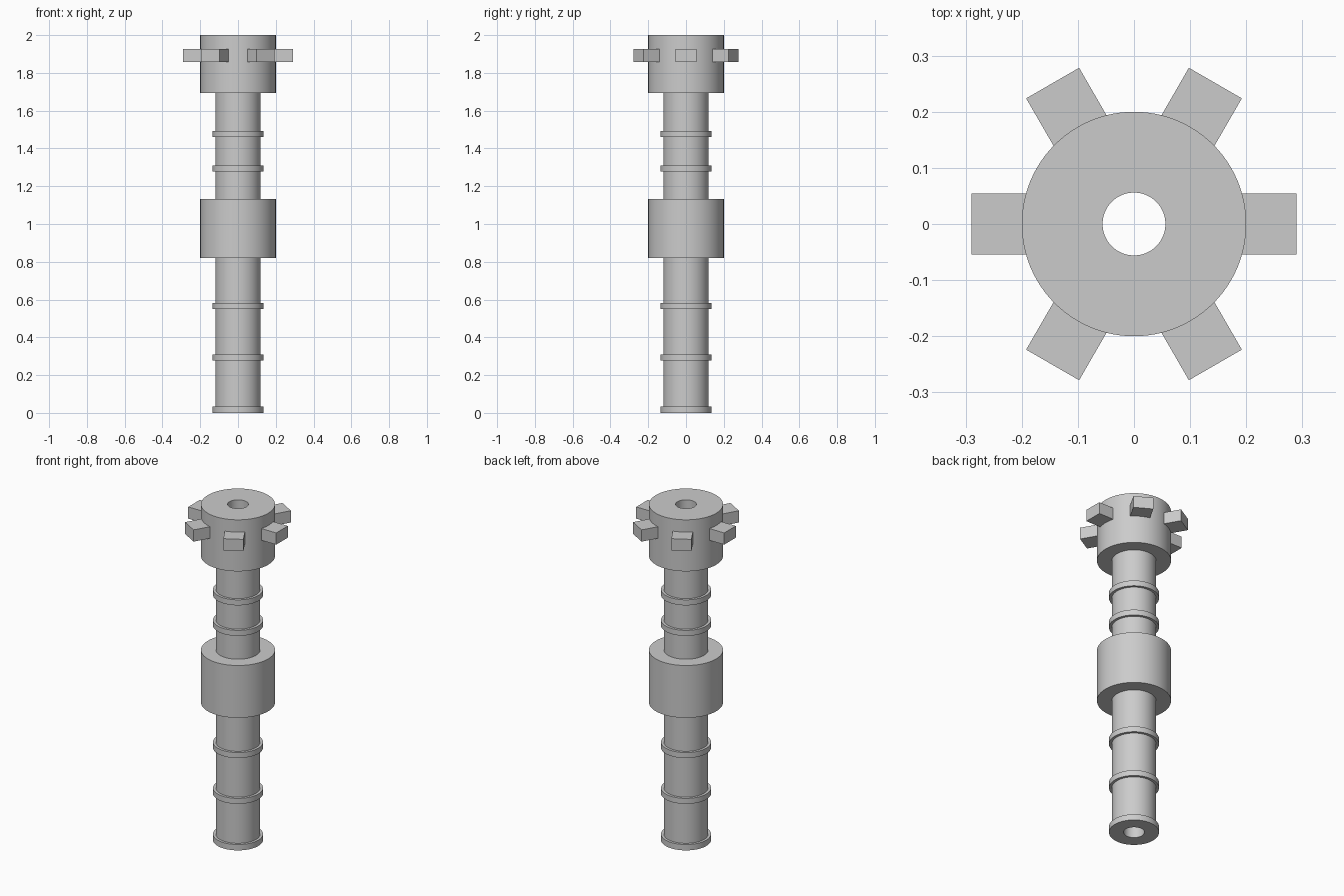
import bpy, bmesh, math
from mathutils import Matrix

cube = bpy.data.objects.get("Cube")
if cube:
    bpy.data.objects.remove(cube, do_unlink=True)

grey = bpy.data.materials.new("plain grey")
grey.use_nodes = True
colour = (0.6, 0.6, 0.6, 1)
grey.diffuse_color = colour
grey.node_tree.nodes["Principled BSDF"].inputs["Base Color"].default_value = colour

SIDES = 96
BORE, SHAFT, RING, COLLAR = 0.056, 0.12, 0.135, 0.2


def add_object(name, bm, smooth=False):
    bmesh.ops.recalc_face_normals(bm, faces=bm.faces)
    mesh = bpy.data.meshes.new(name)
    bm.to_mesh(mesh)
    bm.free()
    mesh.materials.append(grey)
    obj = bpy.data.objects.new(name, mesh)
    bpy.context.collection.objects.link(obj)
    if smooth:
        bpy.ops.object.select_all(action='DESELECT')
        obj.select_set(True)
        bpy.context.view_layer.objects.active = obj
        bpy.ops.object.shade_smooth_by_angle(angle=math.radians(30))
    return obj


def lathe(name, profile):
    """Spin a closed (radius, z) outline around the z axis."""
    bm = bmesh.new()
    rings = []
    for i in range(SIDES):
        a = math.tau * i / SIDES
        rings.append([bm.verts.new((r * math.cos(a), r * math.sin(a), z)) for r, z in profile])
    n = len(profile)
    for i in range(SIDES):
        here, there = rings[i], rings[(i + 1) % SIDES]
        for j in range(n):
            k = (j + 1) % n
            bm.faces.new((here[j], there[j], there[k], here[k]))
    return add_object(name, bm, smooth=True)


# Stepped hollow shaft: raised bands as (bottom, top, radius)
bands = [(0, 0.035, RING), (0.277, 0.31, RING), (0.55, 0.583, RING),
         (0.82, 1.132, COLLAR),
         (1.278, 1.311, RING), (1.46, 1.493, RING),
         (1.693, 2.0, COLLAR)]
profile = [(BORE, 0)]
for bottom, top, radius in bands:
    if bottom > 0:
        profile.append((SHAFT, bottom))
    profile += [(radius, bottom), (radius, top)]
    if top < 2:
        profile.append((SHAFT, top))
profile.append((BORE, 2.0))
lathe("hollow_shaft", profile)

# Six square lugs around the head
INNER, OUTER, WIDTH, LOW, HIGH = 0.18, 0.29, 0.109, 1.857, 1.927
for i in range(6):
    bm = bmesh.new()
    bmesh.ops.create_cube(bm, size=1)
    place = (Matrix.Rotation(i * math.tau / 6, 4, 'Z')
             @ Matrix.Translation(((INNER + OUTER) / 2, 0, (LOW + HIGH) / 2))
             @ Matrix.Diagonal((OUTER - INNER, WIDTH, HIGH - LOW, 1)))
    bmesh.ops.transform(bm, matrix=place, verts=bm.verts)
    add_object(f"head_lug_{i + 1}", bm)
